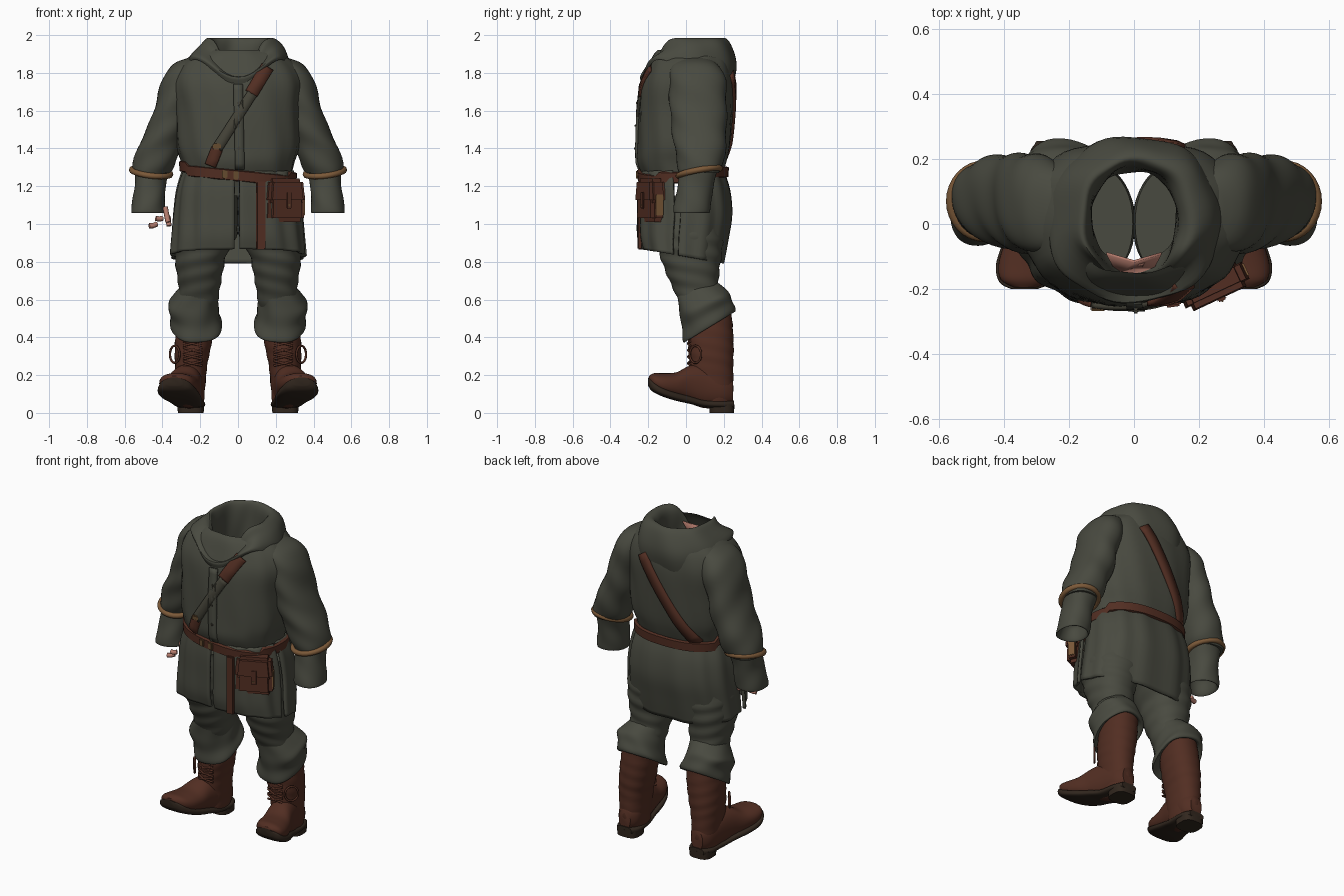
import bpy, bmesh, math
from mathutils import Vector

cube = bpy.data.objects.get("Cube")
if cube:
    bpy.data.objects.remove(cube, do_unlink=True)


def material(name, r, g, b):
    m = bpy.data.materials.new(name)
    m.diffuse_color = (r, g, b, 1)
    m.use_nodes = True
    bsdf = m.node_tree.nodes["Principled BSDF"]
    bsdf.inputs["Base Color"].default_value = (r, g, b, 1)
    bsdf.inputs["Roughness"].default_value = 0.9
    return m


CLOTH = material("grey green cloth", .066, .068, .051)
STRAP = material("dark green strap", .058, .055, .039)
LEATHER = material("brown leather", .084, .027, .016)
SOLE = material("dark sole", .031, .02, .013)
ROPE = material("tan cord", .2, .1, .04)
BRASS = material("dull brass", .13, .07, .028)
SKIN = material("skin", .48, .21, .16)


def finish(name, bm, mat, thick=0):
    bmesh.ops.recalc_face_normals(bm, faces=bm.faces)
    me = bpy.data.meshes.new(name)
    bm.to_mesh(me)
    bm.free()
    ob = bpy.data.objects.new(name, me)
    bpy.context.collection.objects.link(ob)
    me.materials.append(mat)
    if thick:
        mod = ob.modifiers.new("thickness", "SOLIDIFY")
        mod.thickness = thick
        mod.offset = 0
    bpy.ops.object.select_all(action="DESELECT")
    ob.select_set(True)
    bpy.context.view_layer.objects.active = ob
    bpy.ops.object.shade_smooth_by_angle(angle=math.radians(50))
    return ob


def power(v, e):
    return math.copysign(abs(v) ** e, v)


def smooth(secs, steps):
    """Catmull-Rom rows between the given sections."""
    secs = [tuple(s) + (0,) * (7 - len(s)) for s in secs]
    pad = [secs[0]] + secs + [secs[-1]]
    rows = []
    for a, b, c, d in zip(pad, pad[1:], pad[2:], pad[3:]):
        for i in range(steps):
            t = i / steps
            rows.append([(2*q + (r-p)*t + (2*p - 5*q + 4*r - s)*t*t + (3*q - p - 3*r + s)*t**3) / 2
                         for p, q, r, s in zip(a, b, c, d)])
    return rows + [list(secs[-1])]


def loft(name, secs, mat, side=1, p=2.2, n=40, steps=4, arc=None, fold=(0, 0, 0),
         along_y=False, cap=False, thick=0):
    """Sections: position, centre u, centre v, radius u, radius v, tilt, front dip."""
    bm = bmesh.new()
    a0, a1 = [math.radians(a) for a in (arc or (0, 360))]
    count = n + 1 if arc else n
    rings = []
    for w, cu, cv, ru, rv, tilt, dip in smooth(secs, steps):
        ring = []
        for i in range(count):
            t = a0 + (a1 - a0) * i / n
            k = 1 + fold[0] * math.sin(fold[1] * t + fold[2] * w)
            u = cu + ru * k * power(math.cos(t), 2 / p)
            dv = rv * k * power(math.sin(t), 2 / p)
            h = w + tilt * dv - dip * max(0, -math.sin(t)) ** 5
            co = (u * side, h, cv + dv) if along_y else (u * side, cv + dv, h)
            ring.append(bm.verts.new(co))
        rings.append(ring)
    for r0, r1 in zip(rings, rings[1:]):
        for i in range(n):
            j = (i + 1) % count
            bm.faces.new((r0[i], r0[j], r1[j], r1[i]))
    if cap:
        bm.faces.new(rings[0])
        bm.faces.new(rings[-1])
    return finish(name, bm, mat, thick)


def tube(name, pts, r, mat, cyclic=False):
    cu = bpy.data.curves.new(name, "CURVE")
    cu.dimensions = "3D"
    cu.bevel_depth = r
    cu.bevel_resolution = 2
    cu.use_fill_caps = True
    sp = cu.splines.new("POLY")
    sp.points.add(len(pts) - 1)
    for q, co in zip(sp.points, pts):
        q.co = (*co, 1)
    sp.use_cyclic_u = cyclic
    cu.materials.append(mat)
    ob = bpy.data.objects.new(name, cu)
    bpy.context.collection.objects.link(ob)


def block(name, centre, size, mat, turn=0, bevel=.015, taper=1):
    bm = bmesh.new()
    bmesh.ops.create_cube(bm, size=1)
    for v in bm.verts:
        k = taper if v.co.z > 0 else 1
        v.co = (v.co.x * size[0] * k, v.co.y * size[1] * k, v.co.z * size[2])
    bmesh.ops.bevel(bm, geom=bm.edges[:], offset=bevel, segments=2, affect="EDGES")
    ob = finish(name, bm, mat)
    ob.location = centre
    ob.rotation_euler.z = math.radians(turn)


# Tunic body
TORSO = [(1.26, 0, -.02, .285, .21), (1.33, 0, -.02, .30, .235), (1.42, 0, -.01, .325, .245),
         (1.6, 0, 0, .33, .25), (1.74, 0, .01, .345, .245), (1.83, 0, .02, .315, .222),
         (1.89, 0, .025, .25, .2), (1.92, 0, .03, .2, .18)]
loft("tunic_body", TORSO, CLOTH, p=2.4, n=64, fold=(.012, 11, 9))


def surface(x, z, front):
    """Point just outside the tunic body."""
    lo, hi = [(a, b) for a, b in zip(TORSO, TORSO[1:]) if a[0] <= z <= b[0]][0]
    f = (z - lo[0]) / (hi[0] - lo[0])
    _, _, cy, rx, ry = [a + (b - a) * f for a, b in zip(lo, hi)]
    d = ry * max(0, 1 - abs(x / rx) ** 2.4) ** (1 / 2.4) + .006
    return Vector((x, cy - d if front else cy + d, z))


def ribbon(name, start, end, width, mat, front=True, n=14):
    bm = bmesh.new()
    a, b = Vector(start), Vector(end)
    across = (b - a).orthogonal().normalized() * width / 2
    rows = []
    for i in range(n + 1):
        c = a.lerp(b, i / n)
        rows.append([bm.verts.new(surface(*(c + across * s), front)) for s in (-1, 0, 1)])
    for r, s in zip(rows, rows[1:]):
        for i in (0, 1):
            bm.faces.new((r[i], r[i + 1], s[i + 1], s[i]))
    return finish(name, bm, mat, .016)


# Placket, buttons and chest strap
ribbon("tunic_placket", (.01, 1.29), (.0, 1.74), .05, CLOTH)
for z in (1.4, 1.52, 1.64):
    block("button", surface(.005, z, True) + Vector((0, -.008, 0)), (.018, .012, .018), STRAP, bevel=.004)
ribbon("strap_end", (-.145, 1.31), (-.11, 1.4), .06, LEATHER)
ribbon("strap_front", (-.11, 1.4), (.075, 1.69), .055, STRAP)
ribbon("strap_pad", (.07, 1.69), (.155, 1.83), .07, LEATHER)
ribbon("strap_back", (-.2, 1.3), (.13, 1.8), .065, LEATHER, front=False)
block("strap_buckle", surface(-.11, 1.41, True) + Vector((0, -.008, 0)), (.05, .014, .03), BRASS, bevel=.005)

# Lowered hood around an open neck
loft("hood", [(1.82, 0, .01, .27, .24, -.42, .18), (1.88, .0, .015, .262, .253, -.15, .14),
              (1.95, .015, .03, .215, .205, 0, .175), (1.985, .01, .015, .17, .185, 0, .235),
              (1.95, 0, .01, .14, .168, 0, .2), (1.85, 0, .01, .13, .16, 0, .09),
              (1.72, 0, .02, .13, .14)], CLOTH, n=64, fold=(.02, 7, 14))
bm = bmesh.new()
bm.faces.new([bm.verts.new(c) for c in
              ((-.085, -.09, 1.885), (0, -.115, 1.87), (.085, -.09, 1.885), (.05, -.155, 1.74), (-.05, -.155, 1.74))])
finish("chest_skin", bm, SKIN, .008)

# Split tunic skirt
SKIRT = [(1.28, 0, -.02, .285, .212), (1.18, 0, -.01, .315, .235), (1.05, 0, -.005, .332, .242),
         (.93, 0, -.015, .342, .232, -.04), (.83, 0, -.02, .35, .212, -.18)]
for name, arc in (("skirt_front_left", (-89.5, -9)), ("skirt_front_right", (-171, -91.5)), ("skirt_back", (-3, 183))):
    loft(name, SKIRT, CLOTH, p=2.5, n=36, arc=arc, fold=(.02, 13, 3), thick=.016)

# Belt with buckle and hanging end
belt = loft("belt", [(1.245, 0, -.015, .296, .226), (1.25, 0, -.015, .31, .24), (1.3, 0, -.015, .312, .242),
                     (1.305, 0, -.015, .296, .226)], LEATHER, p=2.4, n=64, steps=1)
for v in belt.data.vertices:
    v.co.z -= .1 * v.co.x * (v.co.y < .1) + .02 * (v.co.y < -.15)
for x in (-.07, -.01):
    block("belt_buckle", (x, -.258, 1.257 - .1 * x), (.03, .014, .045), BRASS, bevel=.005)
block("belt_end", (.12, -.246, 1.045), (.05, .018, .36), LEATHER, turn=8, bevel=.006)

# Hip pouch, turned to follow the hip
TURN = 25
block("pouch_body", (.245, -.185, 1.115), (.215, .085, .21), LEATHER, TURN, .022, .92)
block("pouch_flap", (.245, -.188, 1.175), (.22, .095, .13), LEATHER, TURN, .018, .88)
block("pouch_strap", (.27, -.231, 1.125), (.03, .01, .09), LEATHER, TURN, .004)
block("pouch_stud", (.271, -.235, 1.1), (.014, .01, .014), BRASS, TURN, .004)
block("pouch_side_patch", (.342, -.14, 1.1), (.008, .045, .11), ROPE, TURN, .003)

for s, tag in ((1, "left"), (-1, "right")):
    # Sleeve with open cuff and cord
    loft(tag + "_sleeve", [(1.88, .22, .05, .04, .06), (1.845, .255, .05, .09, .12), (1.76, .298, .06, .105, .15),
                           (1.62, .34, .065, .1, .15), (1.5, .375, .07, .11, .145), (1.4, .418, .075, .115, .135),
                           (1.31, .446, .075, .112, .12), (1.27, .458, .07, .098, .105)],
         CLOTH, s, fold=(.03, 3, 34), cap=True)
    loft(tag + "_cuff", [(1.29, .457, .07, .09, .1), (1.2, .465, .05, .082, .095), (1.1, .475, .035, .088, .098),
                         (1.06, .478, .03, .088, .095), (1.075, .477, .03, .075, .08), (1.15, .47, .04, .06, .07),
                         (1.16, .47, .04, .005, .005)], CLOTH, s, fold=(.02, 3, 40))
    ring = [math.tau * i / 32 for i in range(32)]
    tube(tag + "_cord", [(s * (.46 + .102 * math.cos(a)), .07 + .11 * math.sin(a),
                          1.275 + .012 * math.cos(a) + .02 * math.sin(a)) for a in ring], .016, ROPE, True)

    # Trouser leg and turned cuff
    loft(tag + "_trouser", [(1.15, .15, .0, .15, .18), (.95, .172, .015, .168, .18), (.84, .198, .025, .138, .165),
                            (.74, .203, .035, .122, .14), (.65, .205, .055, .108, .12), (.56, .215, .085, .105, .11)],
         CLOTH, s, fold=(.025, 2, 75), steps=6, cap=True)
    loft(tag + "_trouser_cuff", [(.66, .208, .06, .1, .11, .25), (.61, .228, .085, .118, .125, .35),
                                 (.57, .238, .1, .133, .132, .45), (.52, .228, .115, .128, .132, .55),
                                 (.47, .22, .122, .138, .14, .6), (.455, .22, .125, .128, .13, .6),
                                 (.5, .22, .125, .09, .1, .5)],
         CLOTH, s, fold=(.02, 5, 30))

    # Boot shaft, foot, sole and heel
    loft(tag + "_boot_shaft", [(.58, .215, .135, .095, .1), (.45, .228, .13, .1, .118), (.34, .24, .132, .095, .12),
                               (.25, .248, .135, .085, .115), (.12, .25, .14, .075, .11), (.05, .25, .14, .07, .1)],
         LEATHER, s, fold=(.015, 2, 90), steps=6, cap=True)
    loft(tag + "_boot_foot", [(.25, .25, .11, .04, .06), (.2, .25, .12, .07, .09), (.1, .262, .14, .08, .115),
                              (.02, .28, .15, .085, .1), (-.05, .3, .145, .095, .07), (-.12, .318, .152, .098, .058),
                              (-.17, .33, .168, .08, .042), (-.195, .335, .178, .035, .018)],
         LEATHER, s, along_y=True, cap=True)
    loft(tag + "_sole", [(.255, .25, .045, .05, .02), (.2, .25, .045, .076, .02), (.1, .26, .05, .08, .02),
                         (.02, .28, .07, .088, .022), (-.06, .302, .09, .102, .024), (-.13, .322, .115, .103, .026),
                         (-.18, .333, .145, .08, .03), (-.2, .337, .165, .04, .022)],
         SOLE, s, p=3, along_y=True, cap=True)
    loft(tag + "_heel", [(0, .25, .19, .068, .065), (.045, .25, .19, .072, .066)], SOLE, s, p=3, steps=1, cap=True)

    # Laces across the shaft and a loose loop
    for i in range(5):
        z = .25 + .035 * i
        for d in (-1, 1):
            tube(tag + "_lace", [(s * (.24 + .05 * d), .025, z), (s * .245, .01, z + .012),
                                 (s * (.24 - .05 * d), .025, z + .025)], .006, LEATHER)
    tube(tag + "_lace_loop", [(s * (.335 + .025 * math.cos(a)), .05 + .03 * math.cos(a), .31 + .045 * math.sin(a))
                              for a in ring], .006, LEATHER, True)

# Loose fingers of the right hand
for x, y, z, dx, dz in ((-.385, -.01, 1.09, .015, -.08), (-.4, -.03, 1.03, -.035, .0),
                        (-.37, .01, 1.04, .005, -.05), (-.43, -.01, 1.0, -.04, -.01)):
    tube("right_finger", [(x, y, z), (x + dx / 2, y - .01, z + dz / 2 - .004), (x + dx, y - .015, z + dz)], .014, SKIN)
